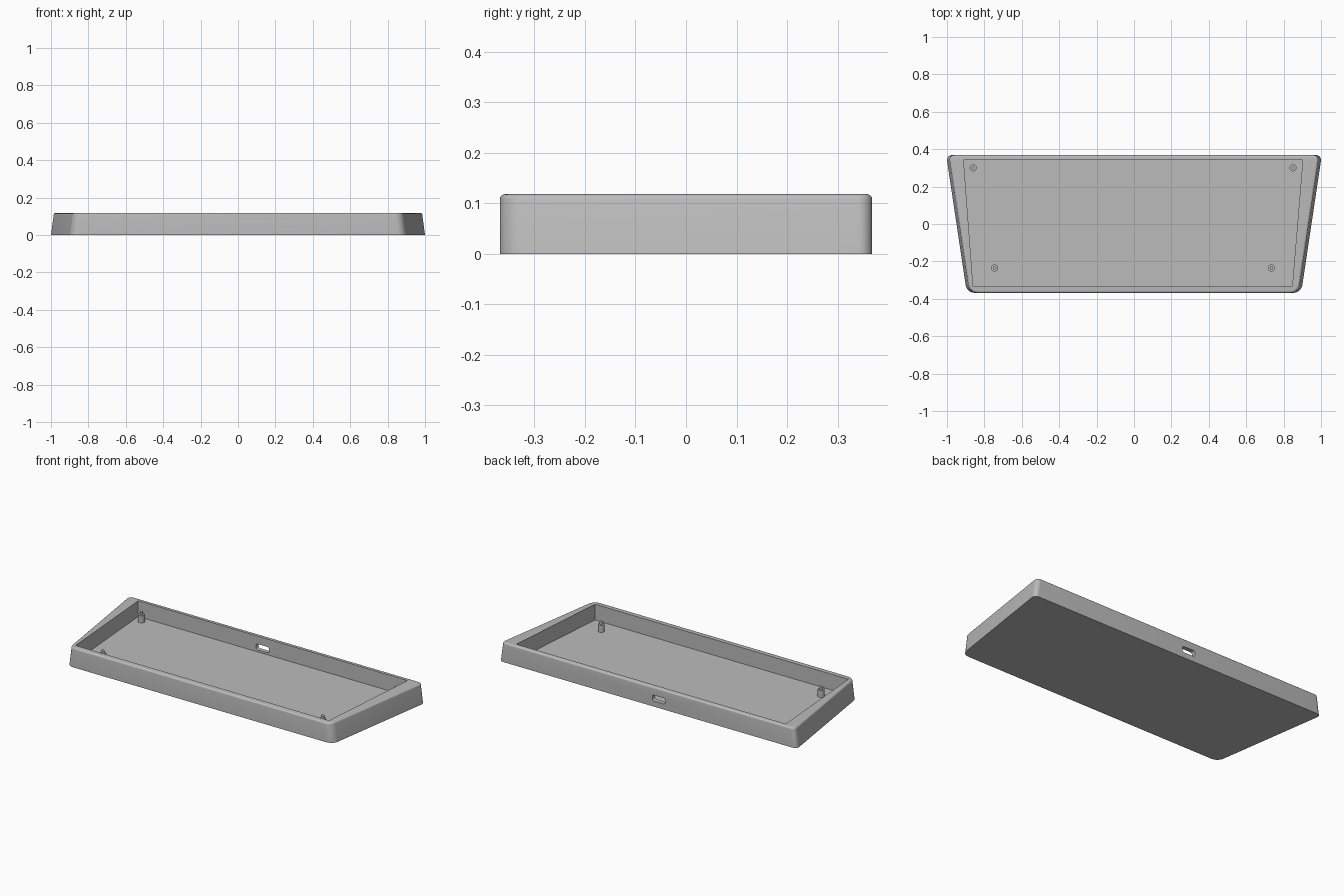
import bpy, bmesh, math
from mathutils import Vector

if "Cube" in bpy.data.objects:
    bpy.data.objects.remove(bpy.data.objects["Cube"])

HEIGHT, FLOOR, FILLET = 0.118, 0.022, 0.01

grey = bpy.data.materials.new("light grey plastic")
grey.use_nodes = True
grey.diffuse_color = (0.5, 0.5, 0.5, 1)
grey.node_tree.nodes["Principled BSDF"].inputs["Base Color"].default_value = (0.5, 0.5, 0.5, 1)


def rounded(corners, radii, steps=8):
    """Counter-clockwise outline with an arc at each corner."""
    pts = []
    for i, (c, r) in enumerate(zip(corners, radii)):
        c = Vector(c)
        a = (Vector(corners[i - 1]) - c).normalized()
        b = (Vector(corners[(i + 1) % len(corners)]) - c).normalized()
        half = a.angle(b) / 2
        centre = c + (a + b).normalized() * r / math.sin(half)
        start = c + a * r / math.tan(half) - centre
        ang = math.atan2(start.y, start.x)
        for k in range(steps + 1):
            t = ang + (math.pi - 2 * half) * k / steps
            pts.append(centre + Vector((math.cos(t), math.sin(t))) * r)
    return pts


def loft(name, rings):
    """Closed solid through matching (outline, z) rings."""
    bm = bmesh.new()
    loops = [[bm.verts.new((p[0], p[1], z)) for p in pts] for pts, z in rings]
    n = len(loops[0])
    for low, high in zip(loops, loops[1:]):
        for i in range(n):
            j = (i + 1) % n
            bm.faces.new((low[i], low[j], high[j], high[i]))
    bm.faces.new(loops[0][::-1])
    bm.faces.new(loops[-1])
    bmesh.ops.recalc_face_normals(bm, faces=bm.faces)
    mesh = bpy.data.meshes.new(name)
    bm.to_mesh(mesh)
    bm.free()
    mesh.materials.append(grey)
    obj = bpy.data.objects.new(name, mesh)
    bpy.context.collection.objects.link(obj)
    return obj


def select(obj):
    bpy.ops.object.select_all(action='DESELECT')
    obj.select_set(True)
    bpy.context.view_layer.objects.active = obj


def cut(obj, cutter):
    cutter.hide_render = True
    select(obj)
    mod = obj.modifiers.new("cut", 'BOOLEAN')
    mod.operation, mod.solver, mod.object = 'DIFFERENCE', 'EXACT', cutter
    bpy.ops.object.modifier_apply(modifier=mod.name)
    bpy.data.objects.remove(cutter)


def smooth(obj, angle=30):
    select(obj)
    bpy.ops.object.shade_smooth_by_angle(angle=math.radians(angle))


def shell(z, inset=0.0):
    """Tapered outline of the case at a height."""
    lean = 0.016 * z / HEIGHT + inset
    front, back, y = 0.894 - lean, 1.004 - lean, 0.368 - inset
    corners = [(-front, -y), (front, -y), (back, y), (-back, y)]
    return rounded(corners, [r - inset for r in (0.05, 0.05, 0.025, 0.025)]), z


# Case body with a filleted upper outer edge
rings = [shell(0)]
for k in range(6):
    t = math.pi / 2 * k / 5
    rings.append(shell(HEIGHT - FILLET + FILLET * math.sin(t), FILLET * (1 - math.cos(t))))
case = loft("case_tray", rings)

# Open cavity with straight walls
well = [(-0.86, -0.333), (0.846, -0.333), (0.902, 0.342), (-0.911, 0.342)]
cut(case, loft("cavity_cutter", [(well, FLOOR), (well, HEIGHT + 0.1)]))

# Rounded cable port through the back wall
w, h, px, pz = 0.044, 0.018, -0.075, 0.052
port = rounded([(-w, -h), (w, -h), (w, h), (-w, h)], [0.014] * 4, 5)
cutter = loft("port_cutter", [(port, -0.06), (port, 0.06)])
cutter.location = (px, 0.36, pz)
cutter.rotation_euler = (math.pi / 2, 0, 0)
bpy.context.view_layer.update()
cut(case, cutter)
smooth(case)


def circle(r, n=24):
    return [(r * math.cos(2 * math.pi * i / n), r * math.sin(2 * math.pi * i / n)) for i in range(n)]


# Mounting posts with locating pins
places = {"back_right": (-0.86, 0.30), "back_left": (0.85, 0.30),
          "front_right": (-0.745, -0.235), "front_left": (0.735, -0.235)}
for place, (x, y) in places.items():
    post = loft(place + "_post", [(circle(0.019), FLOOR - 0.002), (circle(0.019), 0.065),
                                  (circle(0.009), 0.065), (circle(0.009), 0.082)])
    post.location = (x, y, 0)
    smooth(post)
